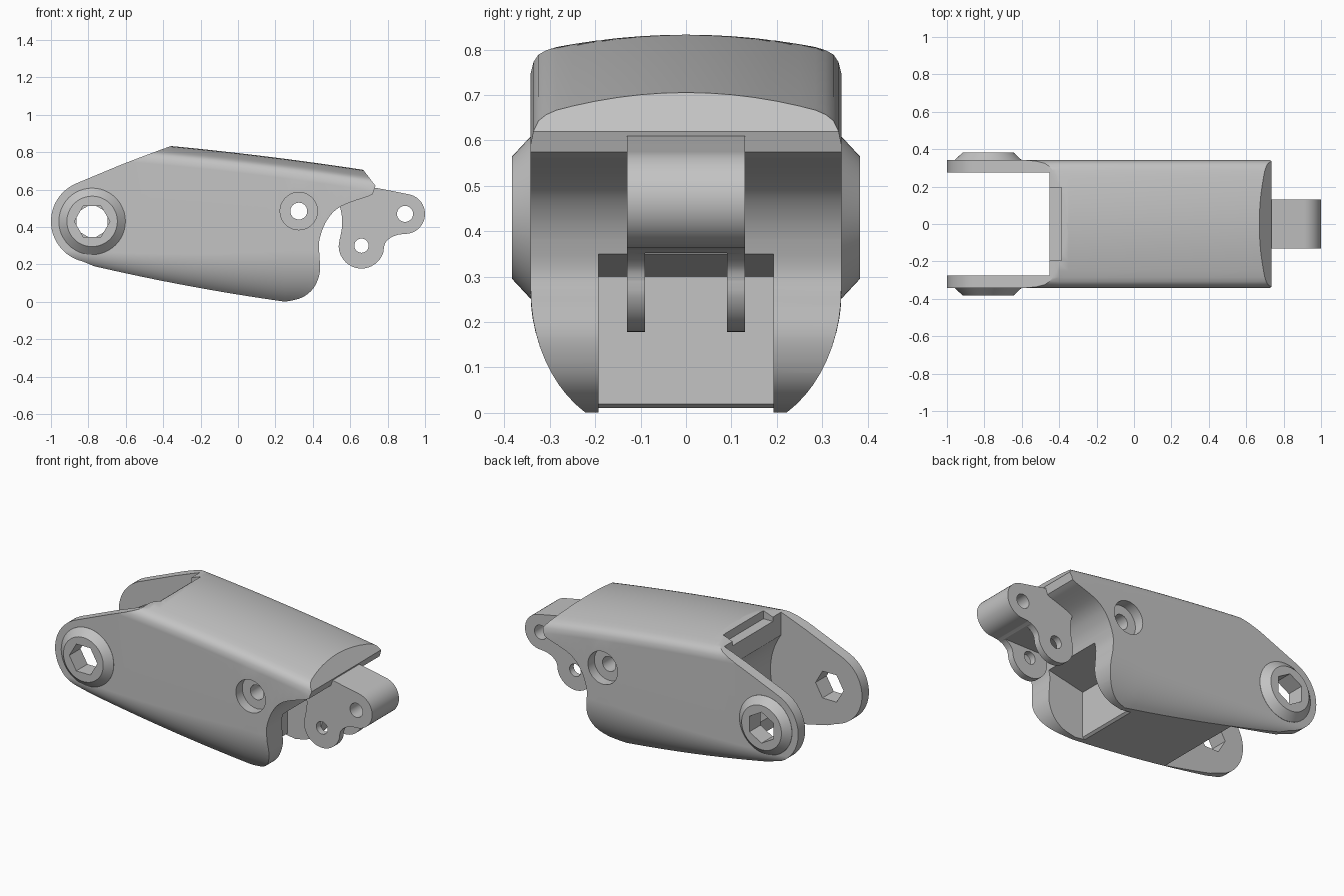
import bpy, bmesh, math

if "Cube" in bpy.data.objects:
    bpy.data.objects.remove(bpy.data.objects["Cube"])

grey = bpy.data.materials.new("satin_grey")
grey.diffuse_color = (0.55, 0.55, 0.55, 1)
grey.use_nodes = True
grey.node_tree.nodes["Principled BSDF"].inputs["Base Color"].default_value = grey.diffuse_color


def make(name, verts, faces):
    bm = bmesh.new()
    vs = [bm.verts.new(v) for v in verts]
    for f in faces:
        bm.faces.new([vs[i] for i in f])
    bmesh.ops.recalc_face_normals(bm, faces=bm.faces)
    me = bpy.data.meshes.new(name)
    bm.to_mesh(me)
    bm.free()
    me.materials.append(grey)
    ob = bpy.data.objects.new(name, me)
    bpy.context.collection.objects.link(ob)
    return ob


def loft(name, rings):
    """Skin closed rings and cap both ends."""
    n = len(rings[0])
    faces = [(k * n + i, k * n + (i + 1) % n, (k + 1) * n + (i + 1) % n, (k + 1) * n + i)
             for k in range(len(rings) - 1) for i in range(n)]
    last = (len(rings) - 1) * n
    faces += [tuple(range(n)), tuple(range(last, last + n))]
    return make(name, [v for r in rings for v in r], faces)


def prism(name, pts, y0, y1):
    return loft(name, [[(x, y, z) for x, z in pts] for y in (y0, y1)])


def box(name, x0, x1, y0, y1, z0, z1):
    return prism(name, [(x0, z0), (x1, z0), (x1, z1), (x0, z1)], y0, y1)


def arc(cx, cz, r, a0, a1, n=16):
    angles = [math.radians(a0 + (a1 - a0) * i / n) for i in range(n + 1)]
    return [(cx + r * math.cos(a), cz + r * math.sin(a)) for a in angles]


def cylinder(name, cx, cz, r, y0, y1, n=40, turn=0):
    return prism(name, arc(cx, cz, r, turn, turn + 360, n)[:-1], y0, y1)


def smooth_path(pts, n=6):
    """Catmull-Rom curve through the points."""
    out = []
    p = [pts[0]] + pts + [pts[-1]]
    for i in range(1, len(p) - 2):
        a, b, c, d = p[i - 1:i + 3]
        for k in range(n):
            t = k / n
            out.append(tuple(0.5 * (2 * b[j] + (c[j] - a[j]) * t
                             + (2 * a[j] - 5 * b[j] + 4 * c[j] - d[j]) * t * t
                             + (3 * b[j] - a[j] - 3 * c[j] + d[j]) * t ** 3) for j in (0, 1)))
    return out + [pts[-1]]


def boolean(ob, tool, op='DIFFERENCE'):
    m = ob.modifiers.new("cut", 'BOOLEAN')
    m.operation, m.object, m.solver = op, tool, 'EXACT'
    dg = bpy.context.evaluated_depsgraph_get()
    me = bpy.data.meshes.new_from_object(ob.evaluated_get(dg))
    ob.modifiers.clear()
    ob.data = me
    bpy.data.objects.remove(tool)


def finish(ob):
    bpy.ops.object.select_all(action='DESELECT')
    ob.select_set(True)
    bpy.context.view_layer.objects.active = ob
    bpy.ops.object.shade_smooth_by_angle(angle=math.radians(30))
    ob.modifiers.new("even_shading", 'WEIGHTED_NORMAL').keep_sharp = True


def section(x):
    """Crowned top, upright sides and tucked-in belly at one station."""
    d, t = x + 0.36, max(0, 0.25 - x)
    top = 0.833 - 0.095 * d - 0.028 * d * d
    low = 0.001 + 0.14 * t + 0.045 * t * t
    h = 0.27 - 0.19 * t
    tuck = 0.12 - 0.084 * t
    half = [(y, top - 0.42 * y * y) for y in (0.05, 0.1, 0.15, 0.2, 0.25, 0.285)]
    half += [(0.308, top - 0.043), (0.325, top - 0.055), (0.336, top - 0.075), (0.342, top - 0.105)]
    for i in range(11):
        a = math.radians(6 * i)
        half.append((0.342 - 2 * tuck * (1 - math.cos(a)),
                     low + h * (1 - math.sin(a) / math.sin(math.radians(60)))))
    ring = [(0, top)] + half + [(-y, z) for y, z in reversed(half)]
    return [(x, y, z) for y, z in ring]


# Housing: lofted shell trimmed to the side outline
PX, PZ = -0.78, 0.43
body = loft("housing", [section(-1.05 + 1.85 * i / 37) for i in range(38)])
outline = arc(PX, PZ, 0.22, 257, 113, 28)
outline += [(-0.62, 0.735), (-0.5, 0.781), (-0.36, 0.8325), (-0.358, 0.95), (0.493, 0.95),
            (0.67, 0.705), (0.735, 0.62), (0.72, 0.575)]
outline += smooth_path([(0.70, 0.565), (0.55, 0.51), (0.475, 0.435), (0.435, 0.33), (0.435, 0.25),
                        (0.438, 0.16), (0.405, 0.075), (0.34, 0.022), (0.25, 0.0)])
outline += [(0.2, -0.1), (-0.5, -0.1), (-0.72, 0.17)]
boolean(body, prism("trim", outline, -0.6, 0.6), 'INTERSECT')

# Fork opening with a rounded pocket and a shallow top notch
boolean(body, box("fork_gap", -1.2, -0.452, -0.275, 0.275, -0.2, 1.0))
boolean(body, cylinder("fork_pocket", PX, PZ, 0.40, -0.275, 0.275, 64))
boolean(body, box("top_notch", -0.6, -0.388, -0.195, 0.195, 0.772, 1.0))

# Slot at the nose that clears the latch
boolean(body, prism("nose_slot", [(0.178, -0.1), (0.178, 0.006), (0.2, 0.02), (0.2, 0.3),
                                  (0.44, 0.35), (0.6, 0.35), (0.6, -0.1)], -0.193, 0.193))

# Tapered pivot bosses with hexagonal bores
for s in (-1, 1):
    rings = [[(x, s * y, z) for x, z in arc(PX, PZ, r, 0, 360, 48)[:-1]]
             for r, y in ((0.178, 0.31), (0.178, 0.343), (0.135, 0.383))]
    boolean(body, loft("boss", rings), 'UNION')
    boolean(body, cylinder("hex_bore", PX, PZ, 0.095, s * 0.2, s * 0.5, 6, 15 + 15 * s))

# Cross pin hole with counterbores
boolean(body, cylinder("pin_hole", 0.325, 0.485, 0.045, -0.5, 0.5))
for s in (-1, 1):
    boolean(body, cylinder("counterbore", 0.325, 0.485, 0.10, s * 0.28, s * 0.5))
finish(body)

# Latch: two-lobed lever under the nose
lever = arc(0.893, 0.47, 0.107, 80, -90, 20)
lever += smooth_path([(0.86, 0.36), (0.82, 0.345), (0.79, 0.318), (0.78, 0.29)], 5)
lever += arc(0.66, 0.30, 0.122, -14, -178, 22)
lever += smooth_path([(0.543, 0.33), (0.556, 0.40), (0.555, 0.46), (0.54, 0.53)], 5)
lever += [(0.56, 0.60), (0.70, 0.615), (0.75, 0.607)]
latch = prism("latch", lever, -0.13, 0.13)
boolean(latch, box("leg_gap", 0.45, 0.85, -0.09, 0.09, 0.1, 0.352))
boolean(latch, cylinder("end_hole", 0.893, 0.47, 0.043, -0.5, 0.5))
boolean(latch, cylinder("leg_hole", 0.66, 0.30, 0.038, -0.5, 0.5))
finish(latch)
